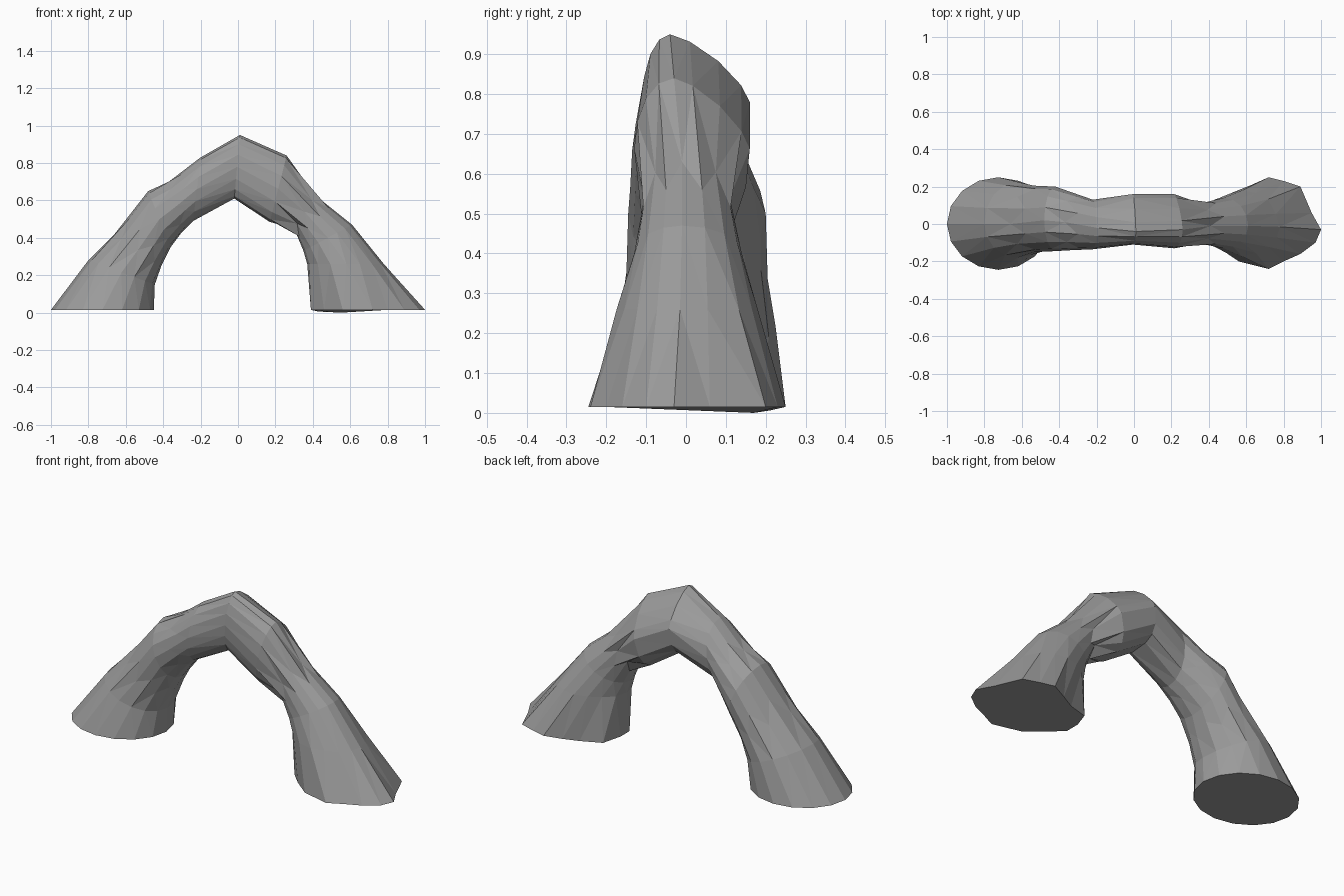
import bpy, bmesh, math
from mathutils import Vector

cube = bpy.data.objects.get("Cube")
if cube:
    bpy.data.objects.remove(cube, do_unlink=True)

SIDES = 16

# One plain grey stone colour
stone = bpy.data.materials.new("stone_grey")
stone.use_nodes = True
grey = (0.33, 0.33, 0.33, 1)
stone.diffuse_color = grey
bsdf = stone.node_tree.nodes["Principled BSDF"]
bsdf.inputs["Base Color"].default_value = grey
bsdf.inputs["Roughness"].default_value = 0.9


def power(value, p):
    return math.copysign(abs(value) ** p, value)


def section(outer, inner, front, back, ridge=0.0, block=False):
    """Cross-section from the outer to the inner edge of the arch."""
    a, b = Vector((outer[0], 0, outer[1])), Vector((inner[0], 0, inner[1]))
    mid, half = (a + b) / 2, (a - b) / 2
    ring = []
    for i in range(SIDES):
        t = math.tau * i / SIDES
        c, s = math.cos(t), math.sin(t)
        if block and s > 1e-6:
            # squared-off back: sloping top, fuller underside
            p = 1.45 if c > 0 else 0.65
            c, s = power(c, p), power(s, p)
        p = mid + half * c
        p.y = ridge + s * ((back - ridge) if s > 0 else (ridge - front))
        ring.append(p)
    return ring


# Rings from the right foot, over the crest, to the left leg
rings = [
    section((-1, .015), (-.45, .015), -.245, .25),
    section((-.80, .28), (-.445, .15), -.18, .225),
    section((-.66, .42), (-.41, .25), -.15, .205),
    section((-.48, .65), (-.36, .35), -.145, .2, .02),
    section((-.37, .70), (-.30, .43), -.14, .17, .01),
    section((-.20, .83), (-.24, .49), -.135, .13, -.02),
    section((.01, .95), (-.02, .61), -.11, .16, -.04, True),
    section((.26, .84), (.17, .485), -.13, .16, -.03, True),
    section((.41, .63), (.30, .45), -.105, .11, -.01),
    section((.61, .47), (.35, .33), -.13, .14, -.01),
    section((.78, .26), (.37, .26), -.17, .175, -.01),
]

# Lobed outline of the left foot, dipping slightly at the inner back
foot = [(1, -.03), (.95, .06), (.89, .2), (.80, .23), (.72, .25), (.63, .21),
        (.55, .17), (.43, .13), (.39, .03), (.39, -.05), (.46, -.12),
        (.56, -.2), (.72, -.24), (.8, -.2), (.89, -.16), (.97, -.1)]
rings.append([Vector((x, y, 0 if i == 6 else .006 if i in (5, 7) else .015))
              for i, (x, y) in enumerate(foot)])

# Carry the lobes part way up the left leg
for i, p in enumerate(rings[-2]):
    x, y = foot[i]
    p.x = p.x * .75 + (.575 + (x - .695) * .67) * .25
    p.y = p.y * .6 + y * .75 * .4

# Jagged cracks: alternate points slide along the surface to the next ring
for r in (2, 4, 8):
    for i in range(1, SIDES, 2):
        rings[r][i] = rings[r][i].lerp(rings[r + 1][i], .4)

# Skin the rings and close both feet
bm = bmesh.new()
loops = [[bm.verts.new(p) for p in ring] for ring in rings]
for low, high in zip(loops, loops[1:]):
    for i in range(SIDES):
        j = (i + 1) % SIDES
        bm.faces.new((low[i], low[j], high[j], high[i]))
bm.faces.new(loops[0])
bm.faces.new(loops[-1])
bmesh.ops.triangulate(bm, faces=[f for f in bm.faces if len(f.verts) == 4])
bmesh.ops.recalc_face_normals(bm, faces=bm.faces[:])
mesh = bpy.data.meshes.new("rock_arch")
bm.to_mesh(mesh)
bm.free()
mesh.materials.append(stone)
arch = bpy.data.objects.new("rock_arch", mesh)
bpy.context.collection.objects.link(arch)
